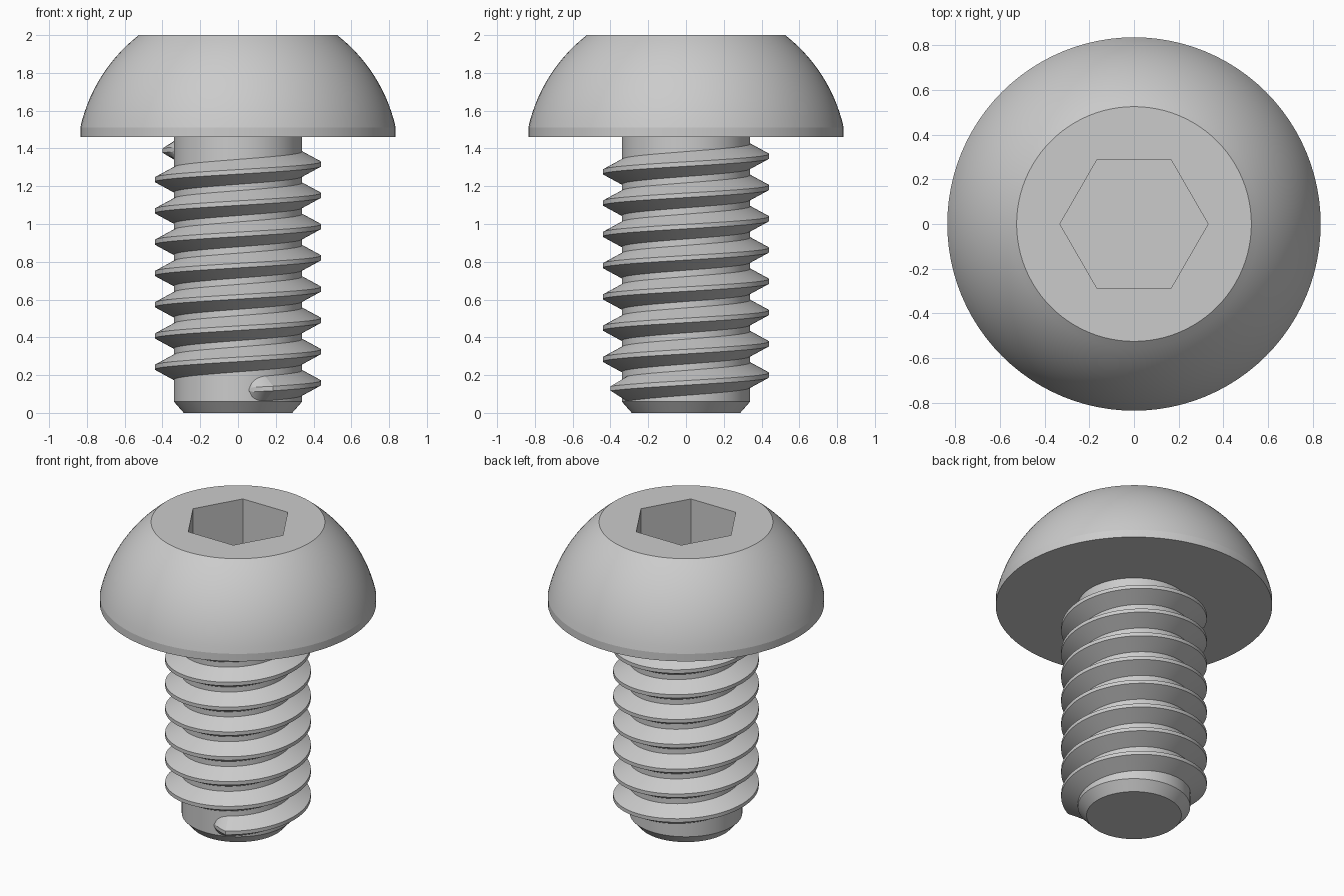
import bpy, bmesh, math
from math import sin, cos, pi, radians, sqrt

cube = bpy.data.objects.get("Cube")
if cube:
    bpy.data.objects.remove(cube, do_unlink=True)

steel = bpy.data.materials.new("grey_steel")
steel.use_nodes = True
GREY = (0.6, 0.6, 0.6, 1)
steel.diffuse_color = GREY
steel.node_tree.nodes["Principled BSDF"].inputs["Base Color"].default_value = GREY

SEG = 96


def finish(name, bm):
    """Turn a bmesh into a named, smooth-shaded object."""
    bmesh.ops.recalc_face_normals(bm, faces=bm.faces)
    mesh = bpy.data.meshes.new(name)
    bm.to_mesh(mesh)
    bm.free()
    mesh.materials.append(steel)
    obj = bpy.data.objects.new(name, mesh)
    bpy.context.collection.objects.link(obj)
    bpy.ops.object.select_all(action='DESELECT')
    obj.select_set(True)
    bpy.context.view_layer.objects.active = obj
    bpy.ops.object.shade_smooth_by_angle(angle=radians(10))
    return obj


def loft(name, rings, closed):
    """Skin a list of point rings and cap both ends."""
    bm = bmesh.new()
    loops = [[bm.verts.new(p) for p in ring] for ring in rings]
    n = len(loops[0])
    for a, b in zip(loops, loops[1:]):
        for i in range(n):
            j = (i + 1) % n
            bm.faces.new((a[i], a[j], b[j], b[i]))
    if closed:
        bm.faces.new(loops[0])
        bm.faces.new(loops[-1])
    return finish(name, bm)


def circle(r, z):
    return [(r * cos(2 * pi * i / SEG), r * sin(2 * pi * i / SEG), z) for i in range(SEG)]


def hexagon(apothem, z):
    pts = []
    for i in range(SEG):
        a = 2 * pi * i / SEG
        r = apothem / cos(a % (pi / 3) - pi / 6)
        pts.append((r * cos(a), r * sin(a), z))
    return pts


# Head: short rim, spherical dome, flat top and hexagonal socket
HEAD_R, HEAD_Z, RIM_Z, TOP_R, TOP_Z = 0.835, 1.46, 1.51, 0.525, 2.0
centre = (TOP_R**2 + TOP_Z**2 - HEAD_R**2 - RIM_Z**2) / (2 * (TOP_Z - RIM_Z))
ball = sqrt(HEAD_R**2 + (RIM_Z - centre)**2)
low = math.asin((RIM_Z - centre) / ball)
high = math.asin((TOP_Z - centre) / ball)
rings = [circle(HEAD_R, HEAD_Z)]
STEPS = 14
for k in range(STEPS + 1):
    a = low + (high - low) * k / STEPS
    rings.append(circle(ball * cos(a), centre + ball * sin(a)))
rings += [hexagon(0.287, TOP_Z), hexagon(0.287, TOP_Z - 0.32)]
loft("head", rings, True)

# Shank with chamfered tip
CORE = 0.34
loft("shank", [circle(0.287, 0), circle(CORE, 0.06), circle(CORE, HEAD_Z)], True)

# Right-handed helical thread, running out to the core at both ends
PITCH, MAJOR, ROOT_HALF, CREST_HALF = 0.1655, 0.44, 0.066, 0.012
START, END, RUNOUT = -65, 2675, 15
sections = []
TAPER = 6
angles = [START - RUNOUT * (1 - k / TAPER) for k in range(TAPER)]
count = round((END - START) / 4)
angles += [START + (END - START) * k / count for k in range(count + 1)]
angles += [END + RUNOUT * (k + 1) / TAPER for k in range(TAPER)]
for deg in angles:
    t = max(START - deg, deg - END, 0) / RUNOUT
    t = min(t, 0.995)
    crest_r = CORE + (MAJOR - CORE) * (1 - t)
    root_h = ROOT_HALF * sqrt(1 - t * t)
    crest_h = min(CREST_HALF, root_h * 0.8)
    z = 0.159 + PITCH * deg / 360
    a = radians(deg)
    profile = [(CORE - 0.02, -root_h), (CORE, -root_h), (crest_r, -crest_h),
               (crest_r, crest_h), (CORE, root_h), (CORE - 0.02, root_h)]
    sections.append([(r * cos(a), r * sin(a), z + h) for r, h in profile])
loft("thread", sections, True)
